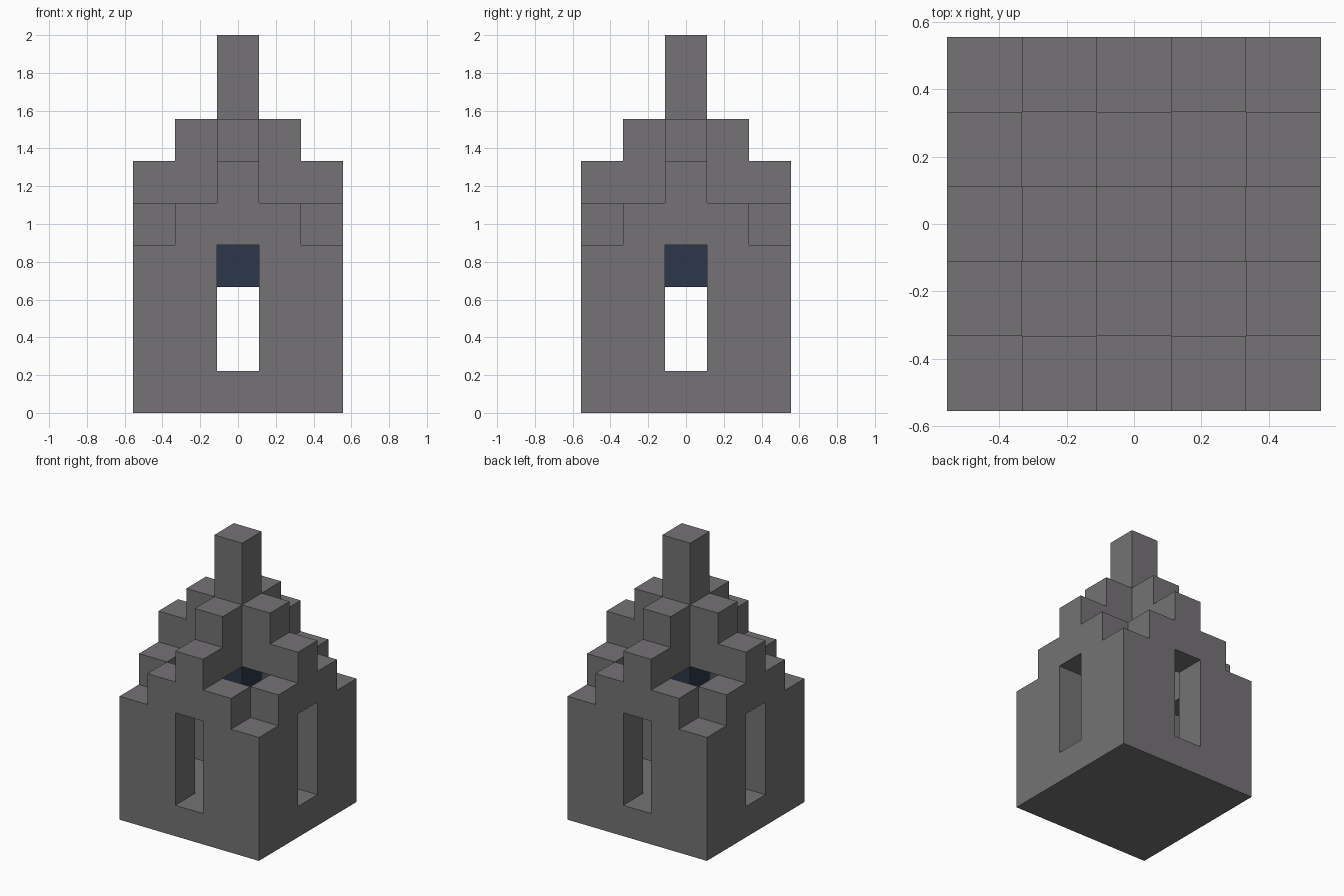
import bpy
import bmesh

UNIT = 2 / 9      # edge of one block
SPAN = range(-2, 3)

cube = bpy.data.objects.get("Cube")
if cube:
    bpy.data.objects.remove(cube, do_unlink=True)


def make_material(name, rgb):
    mat = bpy.data.materials.new(name)
    mat.use_nodes = True
    mat.diffuse_color = (*rgb, 1)
    mat.node_tree.nodes["Principled BSDF"].inputs["Base Color"].default_value = (*rgb, 1)
    return mat


def build_blocks(name, cells, mat):
    """Join unit blocks into one clean outer skin without inner faces."""
    cells = set(cells)
    bm = bmesh.new()
    for cell in cells:
        for axis in range(3):
            for side in (-1, 1):
                neighbour = list(cell)
                neighbour[axis] += side
                if tuple(neighbour) in cells:
                    continue
                u, v = (axis + 1) % 3, (axis + 2) % 3
                corners = []
                for du, dv in ((-1, -1), (1, -1), (1, 1), (-1, 1)):
                    p = [cell[0], cell[1], cell[2] + 0.5]
                    p[axis] += side / 2
                    p[u] += du / 2
                    p[v] += dv / 2
                    corners.append(bm.verts.new([c * UNIT for c in p]))
                bm.faces.new(corners if side > 0 else corners[::-1])
    bmesh.ops.remove_doubles(bm, verts=bm.verts, dist=0.001)
    bmesh.ops.dissolve_limit(bm, angle_limit=0.01, verts=bm.verts, edges=bm.edges)
    mesh = bpy.data.meshes.new(name)
    bm.to_mesh(mesh)
    bm.free()
    mesh.materials.append(mat)
    obj = bpy.data.objects.new(name, mesh)
    bpy.context.collection.objects.link(obj)


stone = make_material("grey stone", (0.178, 0.171, 0.178))
navy = make_material("dark navy", (0.026, 0.037, 0.065))

# Floor and stepped walls with a tall window in the middle of each side
walls = []
for x in SPAN:
    for y in SPAN:
        walls.append((x, y, 0))
        if max(abs(x), abs(y)) == 2:
            top = 8 - abs(x) - abs(y)
            window = x == 0 or y == 0
            walls += [(x, y, z) for z in range(4 if window else 1, top)]
build_blocks("walls_and_floor", walls, stone)

# Cross-shaped roof beams carrying the spire, open at the four diagonals
roof = [(0, 0, z) for z in range(5, 9)]
for x, y in ((1, 0), (-1, 0), (0, 1), (0, -1)):
    roof += [(x, y, z) for z in (5, 6)]
build_blocks("roof_cross_and_spire", roof, stone)

# Dark block hanging below the roof crossing
build_blocks("hanging_bell", [(0, 0, 3), (0, 0, 4)], navy)
